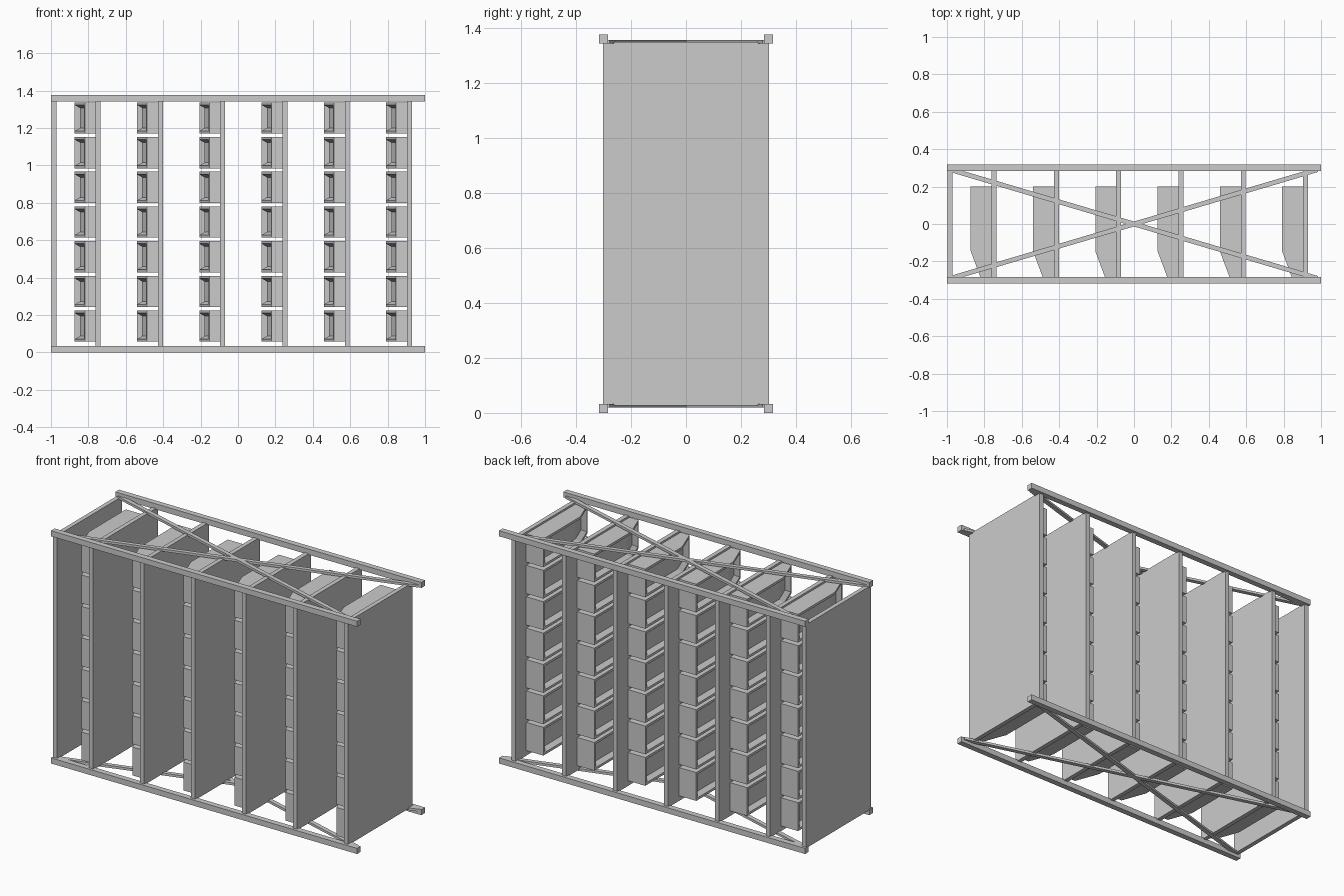
import bpy, bmesh
from math import atan2, hypot
from mathutils import Vector

cube = bpy.data.objects.get("Cube")
if cube:
    bpy.data.objects.remove(cube, do_unlink=True)

HEIGHT = 1.375
RAIL = 0.033
PITCH = 0.334


def link(name, bm):
    mesh = bpy.data.meshes.new(name)
    bm.to_mesh(mesh)
    bm.free()
    obj = bpy.data.objects.new(name, mesh)
    bpy.context.collection.objects.link(obj)
    return obj


def box(name, centre, size, turn=0):
    bm = bmesh.new()
    bmesh.ops.create_cube(bm, size=1)
    bmesh.ops.scale(bm, vec=size, verts=bm.verts)
    obj = link(name, bm)
    obj.location = centre
    obj.rotation_euler.z = turn
    return obj


def make_bin():
    """Prism with a slanted front corner and a recessed open side."""
    outline = [(0, -0.29), (0, 0.2), (-0.112, 0.2), (-0.112, -0.145), (-0.058, -0.29)]
    bm = bmesh.new()
    base = bm.faces.new([bm.verts.new((x, y, 0)) for x, y in outline])
    top = bmesh.ops.extrude_face_region(bm, geom=[base])["geom"]
    bmesh.ops.translate(bm, vec=(0, 0, 0.167),
                        verts=[g for g in top if isinstance(g, bmesh.types.BMVert)])
    bmesh.ops.recalc_face_normals(bm, faces=bm.faces)
    bm.normal_update()
    side = [f for f in bm.faces if f.normal.x < -0.5]
    bmesh.ops.inset_region(bm, faces=side, thickness=0.014, depth=0, use_even_offset=True)
    bmesh.ops.inset_region(bm, faces=side, thickness=0.016, depth=-0.028, use_even_offset=True)
    return link("bin", bm)


# Long rails and crossed braces, top and bottom
for level, z, brace_z in (("bottom", RAIL / 2 - 0.002, 0.026),
                          ("top", HEIGHT - RAIL / 2 + 0.002, HEIGHT - 0.026)):
    for side, y in (("front", -0.3), ("back", 0.3)):
        box(f"{level}_{side}_rail", (0, y, min(max(z, RAIL / 2), HEIGHT - RAIL / 2)),
            (2, 0.034, RAIL))
    for sign in (-1, 1):
        run = Vector((1.96, 0.58 * sign))
        box(f"{level}_brace", (0, 0, brace_z), (hypot(*run), 0.025, 0.014),
            atan2(run.y, run.x))

# End panel and evenly spaced dividers
panel_size = (0.026, 0.605, HEIGHT - 0.054)
box("end_panel", (-0.983, 0, HEIGHT / 2), panel_size)
first_bin = make_bin()
for col in range(6):
    x = -0.748 + col * PITCH - 0.001 * col
    box("divider_panel", (x, 0, HEIGHT / 2), panel_size)
    # Stack of bins on each divider
    for row in range(7):
        bin_obj = first_bin
        if col or row:
            bin_obj = bpy.data.objects.new("bin", first_bin.data)
            bpy.context.collection.objects.link(bin_obj)
        bin_obj.location = (x - 0.013, 0, 0.057 + row * 0.1855)
